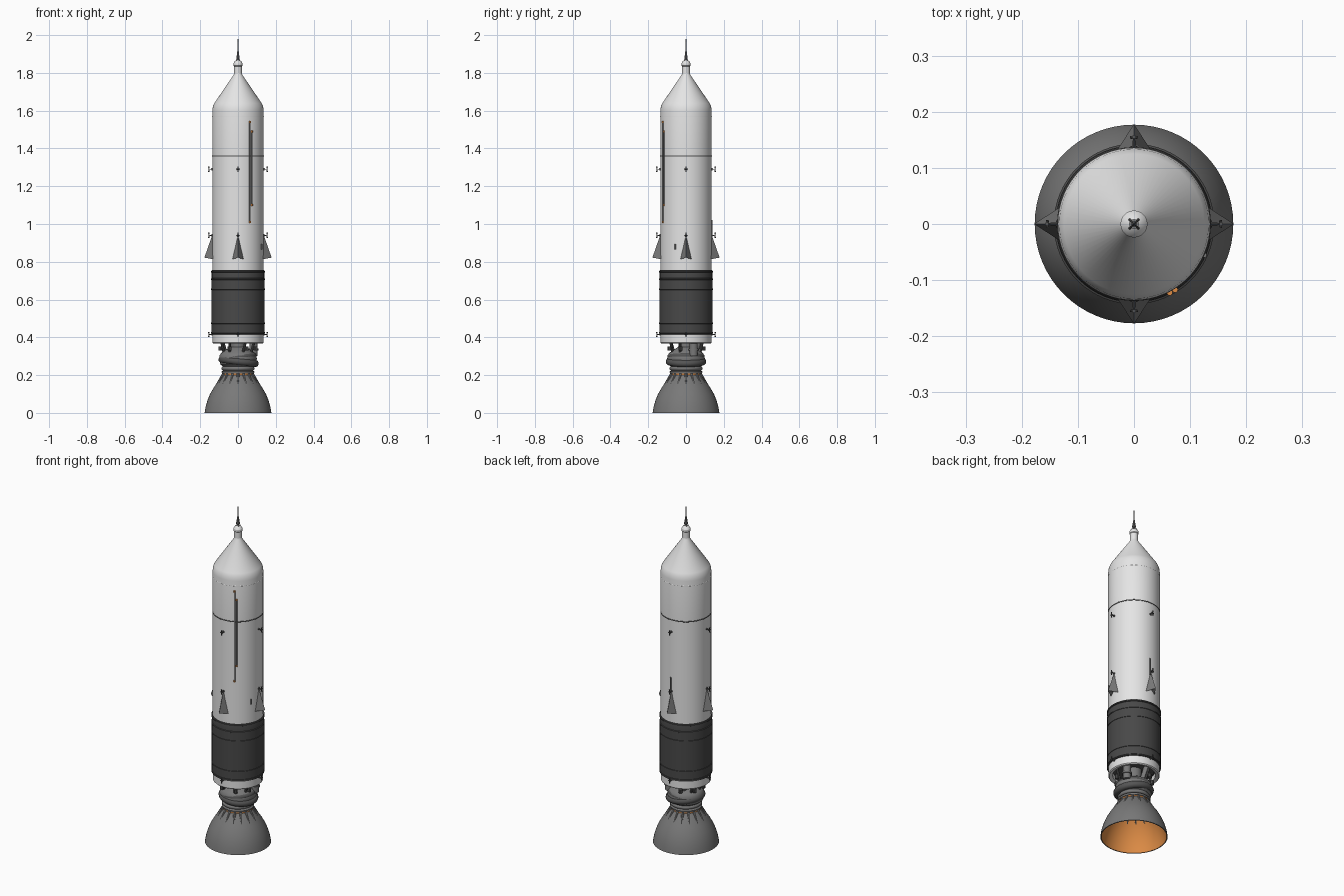
import bpy, bmesh, math
from mathutils import Matrix, Vector

old = bpy.data.objects.get("Cube")
if old:
    bpy.data.objects.remove(old, do_unlink=True)


def material(name, r, g, b):
    m = bpy.data.materials.new(name)
    m.diffuse_color = (r, g, b, 1)
    m.use_nodes = True
    m.node_tree.nodes["Principled BSDF"].inputs["Base Color"].default_value = (r, g, b, 1)
    return m


white = material("white paint", 0.78, 0.78, 0.78)
charcoal = material("charcoal band", 0.065, 0.065, 0.065)
metal = material("grey metal", 0.19, 0.19, 0.19)
dark = material("dark metal", 0.09, 0.09, 0.09)
copper = material("copper orange", 0.72, 0.26, 0.06)


def finish(name, bm, mat, smooth=True):
    mesh = bpy.data.meshes.new(name)
    bm.to_mesh(mesh)
    bm.free()
    mesh.materials.append(mat)
    ob = bpy.data.objects.new(name, mesh)
    bpy.context.collection.objects.link(ob)
    if smooth:
        bpy.ops.object.select_all(action="DESELECT")
        ob.select_set(True)
        bpy.context.view_layer.objects.active = ob
        bpy.ops.object.shade_smooth_by_angle(angle=math.radians(30))
    return ob


def lathe(name, profile, mat, sides=64):
    """Revolve (radius, height) points; rising profiles face outward."""
    bm = bmesh.new()
    rings = []
    for r, z in profile:
        if r == 0:
            rings.append([bm.verts.new((0, 0, z))] * sides)
        else:
            rings.append([bm.verts.new((r * math.cos(a), r * math.sin(a), z))
                          for a in (math.tau * i / sides for i in range(sides))])
    for lo, hi in zip(rings, rings[1:]):
        for i in range(sides):
            j = (i + 1) % sides
            bm.faces.new(dict.fromkeys((lo[i], lo[j], hi[j], hi[i])))
    return finish(name, bm, mat)


def rod(bm, a, b, r1, r2=None, sides=12):
    a, b = Vector(a), Vector(b)
    d = b - a
    m = Matrix.Translation((a + b) / 2) @ d.to_track_quat("Z", "Y").to_matrix().to_4x4()
    bmesh.ops.create_cone(bm, cap_ends=True, segments=sides, radius1=r1,
                          radius2=r1 if r2 is None else r2, depth=d.length, matrix=m)


def rods(name, mat, *specs):
    bm = bmesh.new()
    for s in specs:
        rod(bm, *s)
    return finish(name, bm, mat)


def polar(r, deg, z):
    a = math.radians(deg)
    return (r * math.cos(a), r * math.sin(a), z)


def torus(name, radius, thick, z, mat, tilt=0, x=0):
    bpy.ops.mesh.primitive_torus_add(major_radius=radius, minor_radius=thick, major_segments=48,
                                     minor_segments=14, location=(x, 0, z), rotation=(0, tilt, 0))
    ob = bpy.context.object
    ob.name = name
    ob.data.materials.append(mat)
    bpy.ops.object.shade_smooth_by_angle(angle=math.radians(40))


# Main hull, nose and tail skirt
R = 0.136
lathe("hull", [(R, 0.75), (R, 1.36), (R, 1.6), (0.133, 1.622), (0.125, 1.64),
               (0.023, 1.79), (0.021, 1.80)], white)
lathe("nose_cap", [(0.021, 1.795), (0.021, 1.835), (0.024, 1.838), (0.024, 1.85),
                   (0.017, 1.862), (0.008, 1.868), (0, 1.868)], white, 32)
lathe("hull_seam", [(R, 1.357), (R + 0.0012, 1.358), (R + 0.0012, 1.362), (R, 1.363)], dark)
lathe("nose_seam", [(R, 1.569), (R + 0.0006, 1.57), (R + 0.0006, 1.572), (R, 1.573)], white)
lathe("tail_skirt", [(0.112, 0.42), (0.112, 0.372), (0.13, 0.367), (0.135, 0.372),
                     (0.135, 0.42)], white)
lathe("engine_bay_roof", [(0, 0.40), (0.113, 0.40)], dark)

# Charcoal insulated section with raised hoops
lathe("insulated_band", [(0.134, 0.415), (0.141, 0.417), (0.141, 0.705), (0.139, 0.708),
                         (0.139, 0.748), (0.136, 0.757)], charcoal)
for i, z in enumerate((0.425, 0.475, 0.655, 0.708, 0.748)):
    lathe(f"band_hoop_{i + 1}", [(0.139, z - 0.005), (0.143, z - 0.003),
                                 (0.143, z + 0.003), (0.139, z + 0.005)], charcoal)

# Antenna spire on the nose
mast = [((0, 0, 1.86), (0, 0, 1.91), 0.006, 0.004, 8),
        ((0, 0, 1.905), (0, 0, 2.0), 0.004, 0.0006, 8)]
for k in range(4):
    mast.append((polar(0.011, 45 + 90 * k, 1.862), polar(0.002, 45 + 90 * k, 1.925), 0.0025, 0.0012, 6))
mast.append(((0, 0, 1.882), (0, 0, 1.887), 0.009, 0.009, 8))
rods("antenna_spire", metal, *mast)

# Four notched wedge fins
for k, side in enumerate(("left", "back", "right", "front")):
    bm = bmesh.new()
    apex, tip, notch = [bm.verts.new(p) for p in
                        ((0.135, 0, 0.945), (0.178, 0, 0.822), (0.13, 0, 0.84))]
    a, b = [bm.verts.new((0.129, s * 0.032, 0.813)) for s in (-1, 1)]
    for f in ((apex, a, tip), (apex, tip, b), (tip, a, notch), (tip, notch, b),
              (apex, notch, a), (apex, b, notch)):
        bm.faces.new(f)
    bmesh.ops.recalc_face_normals(bm, faces=bm.faces)
    bmesh.ops.rotate(bm, verts=bm.verts, matrix=Matrix.Rotation(k * math.pi / 2, 3, "Z"))
    finish(f"{side}_fin", bm, metal, smooth=False)

    # Thruster clusters: a stem, a vertical pair and a sideways pair of nozzles
    bits = []
    for z in (0.415, 0.94, 1.29):
        d = 90 * k
        bits += [(polar(0.132, d, z), polar(0.154, d, z), 0.003, 0.002, 8),
                 (polar(0.134, d, z), polar(0.139, d, z), 0.007, 0.006, 8)]
        for s in (-1, 1):
            bits.append((polar(0.154, d, z), polar(0.155, d, z + s * 0.014), 0.0015, 0.0035, 8))
            bits.append((polar(0.154, d, z), polar(0.154, d + s * 2.5, z), 0.0015, 0.003, 8))
    rods(f"{side}_thrusters", dark, *bits)

# Cable conduits along the hull, with copper end fittings
for name, deg, z0, z1 in (("long_conduit", -62.5, 1.01, 1.54), ("short_conduit", -58, 1.10, 1.49),
                          ("back_conduit", 88, 0.92, 1.02), ("side_conduit", -24, 0.865, 0.895)):
    rods(name, metal, (polar(0.137, deg, z0), polar(0.137, deg, z1), 0.0042))
    if deg < -30:
        rods(name + "_fittings", copper,
             *[(polar(0.138, deg, z - 0.005), polar(0.138, deg, z + 0.005), 0.0052) for z in (z0, z1)])

# Engine bell: outer wall, rim and copper lining
bell = [(0.177, 0.0), (0.172, 0.03), (0.162, 0.065), (0.148, 0.1), (0.128, 0.135),
        (0.105, 0.168), (0.08, 0.202)]
lathe("bell", [(0.172, 0.0)] + bell, metal)
lathe("bell_lining", [(0, 0.2)] + [(r - 0.005, z) for r, z in reversed(bell)], copper)
lathe("throat_ring", [(0.07, 0.2), (0.081, 0.2), (0.081, 0.21), (0.07, 0.21)], copper)
ribs = []
for k in range(16):
    d = 22.5 * k
    ribs.append((polar(0.076, d, 0.205), polar(0.119, d, 0.142), 0.009, 0.003, 8))
rods("bell_ribs", metal, *ribs)

# Chamber, injector dome and exhaust manifolds
lathe("chamber", [(0.06, 0.206), (0.085, 0.209), (0.087, 0.218), (0.074, 0.228), (0.074, 0.24),
                  (0.092, 0.255), (0.1, 0.285), (0.097, 0.305), (0.088, 0.318), (0.048, 0.345),
                  (0.04, 0.35), (0.04, 0.4)], metal)
torus("collar", 0.076, 0.011, 0.235, metal)
torus("lower_manifold", 0.088, 0.019, 0.272, dark, tilt=0.12, x=0.003)
torus("upper_manifold", 0.084, 0.015, 0.296, dark, tilt=-0.08)

# Turbopump, feed pipes and mounting struts
rods("turbopump", metal, ((0.082, 0.04, 0.3), (0.082, 0.04, 0.4), 0.022, 0.022, 20),
     ((0.082, 0.04, 0.33), (0.082, 0.04, 0.34), 0.027, 0.027, 20))
struts = []
for d in (100, 145, 190, 235, 290, 335):
    struts.append((polar(0.075, d, 0.315), polar(0.098, d + 8, 0.402), 0.007, 0.007, 8))
    struts.append((polar(0.098, d + 8, 0.33), polar(0.098, d + 8, 0.352), 0.011, 0.011, 10))
rods("engine_struts", dark, *struts)
rods("feed_pipe", metal, ((-0.02, 0.05, 0.33), (-0.03, 0.07, 0.4), 0.018, 0.018, 16))
